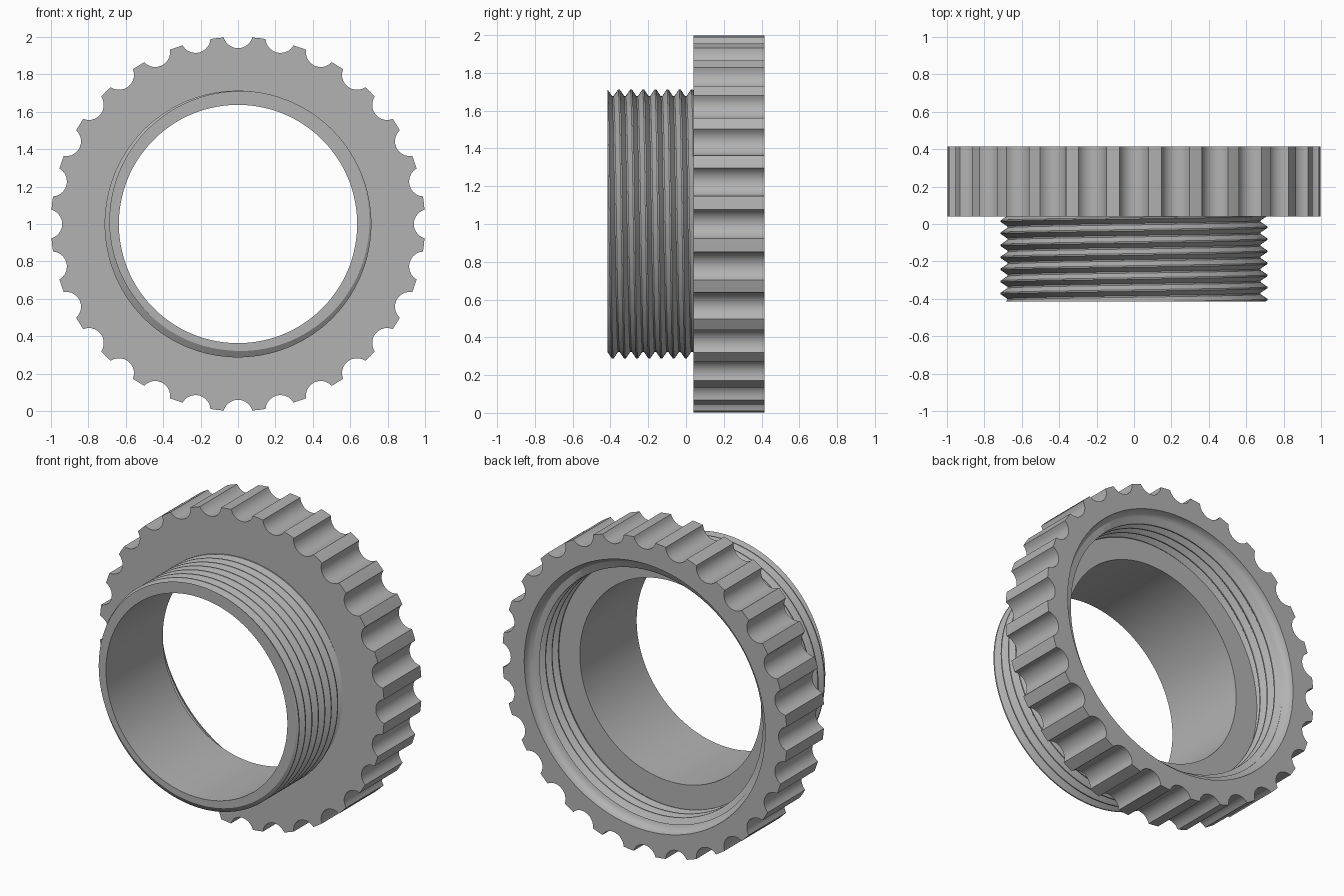
import bpy, bmesh, math

cube = bpy.data.objects.get("Cube")
if cube:
    bpy.data.objects.remove(cube, do_unlink=True)

FRONT, SHOULDER, SEAT, BACK = -0.415, 0.04, 0.155, 0.415
BORE, PITCH = 0.637, 0.0645
TEETH, NOTCH_R, NOTCH_C = 28, 0.08, 1.02

grey = bpy.data.materials.new("plain grey")
grey.use_nodes = True
colour = (0.45, 0.45, 0.45, 1)
grey.diffuse_color = colour
grey.node_tree.nodes["Principled BSDF"].inputs["Base Color"].default_value = colour


def outline():
    """Angle and radius pairs round the scalloped rim, measured from the top."""
    step = 2 * math.pi / TEETH
    # angle, about the scallop centre, where the scallop meets the rim
    cos_end = (1 - NOTCH_C**2 - NOTCH_R**2) / (2 * NOTCH_C * NOTCH_R)
    end = math.pi - math.acos(cos_end)
    pts = []
    for k in range(TEETH):
        for i in range(-5, 6):
            t = end * i / 5
            x, z = NOTCH_R * math.sin(t), NOTCH_C - NOTCH_R * math.cos(t)
            pts.append((k * step + math.atan2(x, z), math.hypot(x, z)))
        pts.append(((k + 0.5) * step, 1.0))
    first = pts[0]
    return pts + [(first[0] + 2 * math.pi, first[1])]


def thread(a, y0, y1, crest_y, crest_r, root_r):
    """Points (radius, y) along a helical thread at angle a, cut off at y0 and y1."""
    lead = crest_y + PITCH * a / (2 * math.pi)
    first = math.floor((y0 - crest_y) / PITCH) - 3
    last = math.ceil((y1 - crest_y) / PITCH) + 3
    pts = []
    for k in range(first, last):
        for f in (-0.06, 0.06, 0.44, 0.56):
            y = min(max(lead + PITCH * (k + f), y0), y1)
            phase = (y - lead) / PITCH
            d = abs(phase - round(phase))
            s = min(max((d - 0.06) / 0.38, 0), 1)
            pts.append((crest_r + (root_r - crest_r) * s, y))
    return pts


def neck_section(a, rim):
    return [(BORE, SEAT), (BORE, FRONT)] + thread(a, FRONT, SHOULDER, -0.42, 0.713, 0.677)


def ring_section(a, rim):
    inner = thread(a, SEAT, 0.36, SEAT, 0.775, 0.81)[::-1]
    lead_in = [(0.846, BACK), (0.842, 0.395), (0.832, 0.378), (0.815, 0.365)]
    return [(0.66, SHOULDER), (rim, SHOULDER), (rim, BACK)] + lead_in + inner + [(BORE, SEAT)]


def sweep(name, section):
    """Carry a section round the y axis, then weld the seam."""
    bm = bmesh.new()
    columns = []
    for a, rim in outline():
        columns.append([bm.verts.new((r * math.sin(a), y, 1 + r * math.cos(a)))
                        for r, y in section(a, rim)])
    for p, q in zip(columns, columns[1:]):
        for i in range(len(p) - 1):
            bm.faces.new((p[i], q[i], q[i + 1], p[i + 1]))
    bmesh.ops.remove_doubles(bm, verts=bm.verts, dist=1e-5)
    mesh = bpy.data.meshes.new(name)
    bm.to_mesh(mesh)
    bm.free()
    mesh.materials.append(grey)
    obj = bpy.data.objects.new(name, mesh)
    bpy.context.collection.objects.link(obj)
    bpy.ops.object.select_all(action="DESELECT")
    obj.select_set(True)
    bpy.context.view_layer.objects.active = obj
    bpy.ops.object.shade_smooth_by_angle(angle=math.radians(30))


# Tube with the outside thread
sweep("threaded_neck", neck_section)
# Scalloped grip ring with the inside thread and seat
sweep("grip_ring", ring_section)
